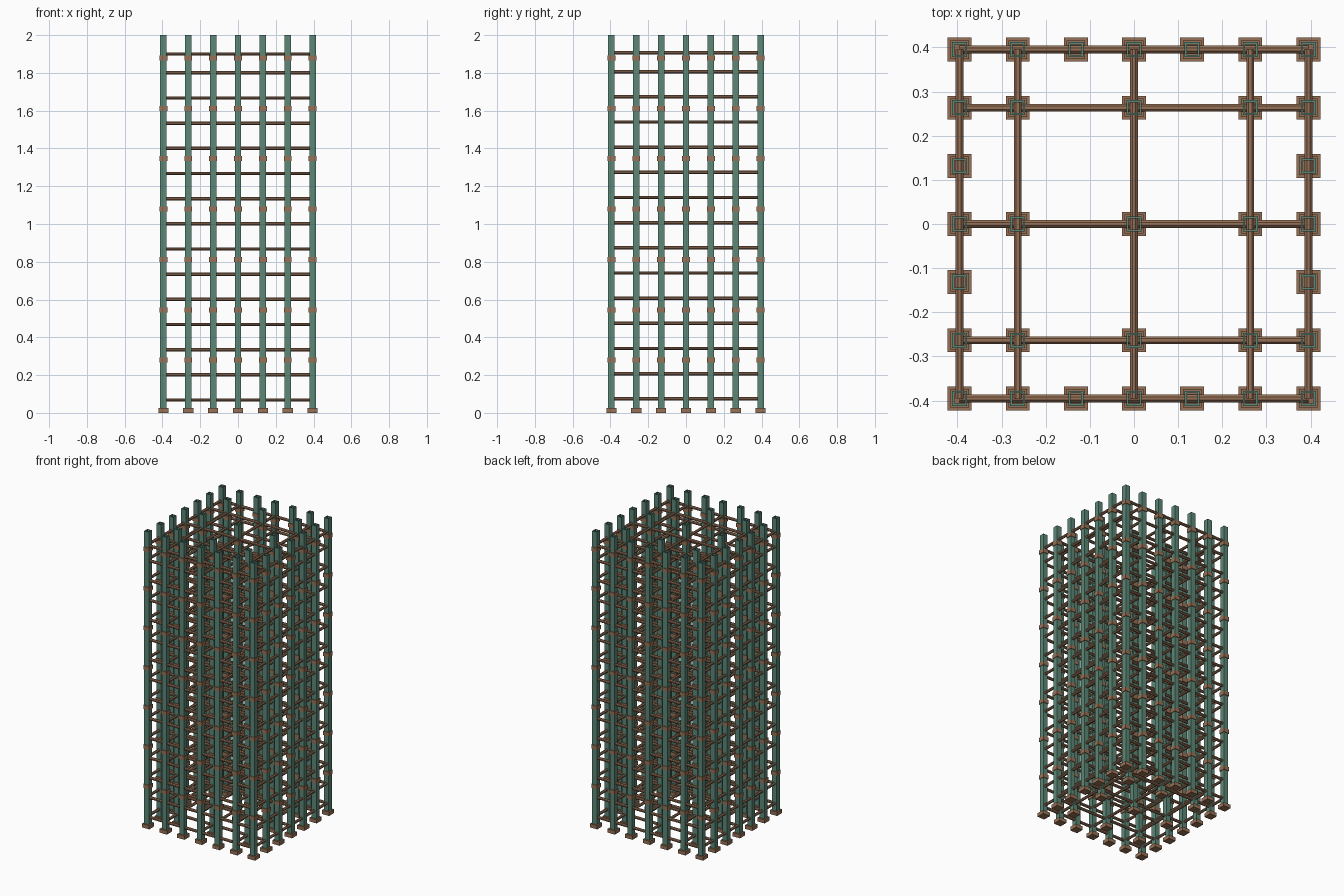
import bpy, bmesh, math
from mathutils import Matrix, Vector

if "Cube" in bpy.data.objects:
    bpy.data.objects.remove(bpy.data.objects["Cube"])


def material(name, rgb):
    m = bpy.data.materials.new(name)
    m.diffuse_color = (*rgb, 1)
    m.use_nodes = True
    m.node_tree.nodes["Principled BSDF"].inputs["Base Color"].default_value = m.diffuse_color
    return m


green = material("green_paint", (0.107, 0.243, 0.185))
brown = material("brown_wood", (0.31, 0.165, 0.092))

OUT, INN = 0.395, 0.263
GRID = [OUT * i / 3 for i in range(-3, 4)]
LINES = [-OUT, -INN, 0, INN, OUT]
# Full ring of posts plus a sparser set inside
POSTS = [(x, y) for x in GRID for y in GRID
         if max(abs(x), abs(y)) > 0.39
         or (round(x / OUT * 3) % 2 == 0 and round(y / OUT * 3) % 2 == 0)]
LEVELS = [0.0685 + 0.1332 * i for i in range(14)] + [1.90]


def finish(bm, name, mat):
    me = bpy.data.meshes.new(name)
    bm.to_mesh(me)
    bm.free()
    me.materials.append(mat)
    ob = bpy.data.objects.new(name, me)
    bpy.context.collection.objects.link(ob)
    return ob


def box(bm, centre, size):
    bmesh.ops.create_cube(bm, size=1, matrix=Matrix.Translation(centre)
                          @ Matrix.Diagonal((*size, 1)))


def tube(bm, x, y, z0, z1, outer, inner):
    # open square tube with a flat rim at each end
    rings = []
    for h, z in ((outer, z0), (outer, z1), (inner, z1), (inner, z0)):
        rings.append([bm.verts.new((x + sx * h, y + sy * h, z))
                      for sx, sy in ((-1, -1), (1, -1), (1, 1), (-1, 1))])
    for k in range(4):
        a, b = rings[k], rings[(k + 1) % 4]
        for i in range(4):
            j = (i + 1) % 4
            bm.faces.new((a[i], a[j], b[j], b[i]))


# Hollow square posts
bm = bmesh.new()
for x, y in POSTS:
    tube(bm, x, y, 0.012, 2.0, 0.017, 0.012)
finish(bm, "posts", green)

# Foot plates
bm = bmesh.new()
for x, y in POSTS:
    box(bm, (x, y, 0.0125), (0.054, 0.054, 0.025))
finish(bm, "foot_plates", brown)

# Collars around every post
bm = bmesh.new()
for x, y in POSTS:
    for k in range(7):
        box(bm, (x, y, 0.279 + 0.2667 * k), (0.042, 0.042, 0.027))
finish(bm, "collars", brown)


# Horizontal rails, the second direction resting slightly higher
def rails(name, axis, lift):
    bm = bmesh.new()
    for z in LEVELS:
        for p in LINES:
            if axis == 'X':
                loc, rot = Vector((0, p, z + lift)), Matrix.Rotation(math.pi / 2, 4, 'Y')
            else:
                loc, rot = Vector((p, 0, z + lift)), Matrix.Rotation(math.pi / 2, 4, 'X')
            bmesh.ops.create_cone(
                bm, cap_ends=True, segments=8, radius1=0.0095, radius2=0.0095,
                depth=2 * OUT,
                matrix=Matrix.Translation(loc) @ rot @ Matrix.Rotation(math.pi / 8, 4, 'Z'))
    finish(bm, name, brown)


rails("cross_rails", 'X', 0.0)
rails("depth_rails", 'Y', 0.006)
